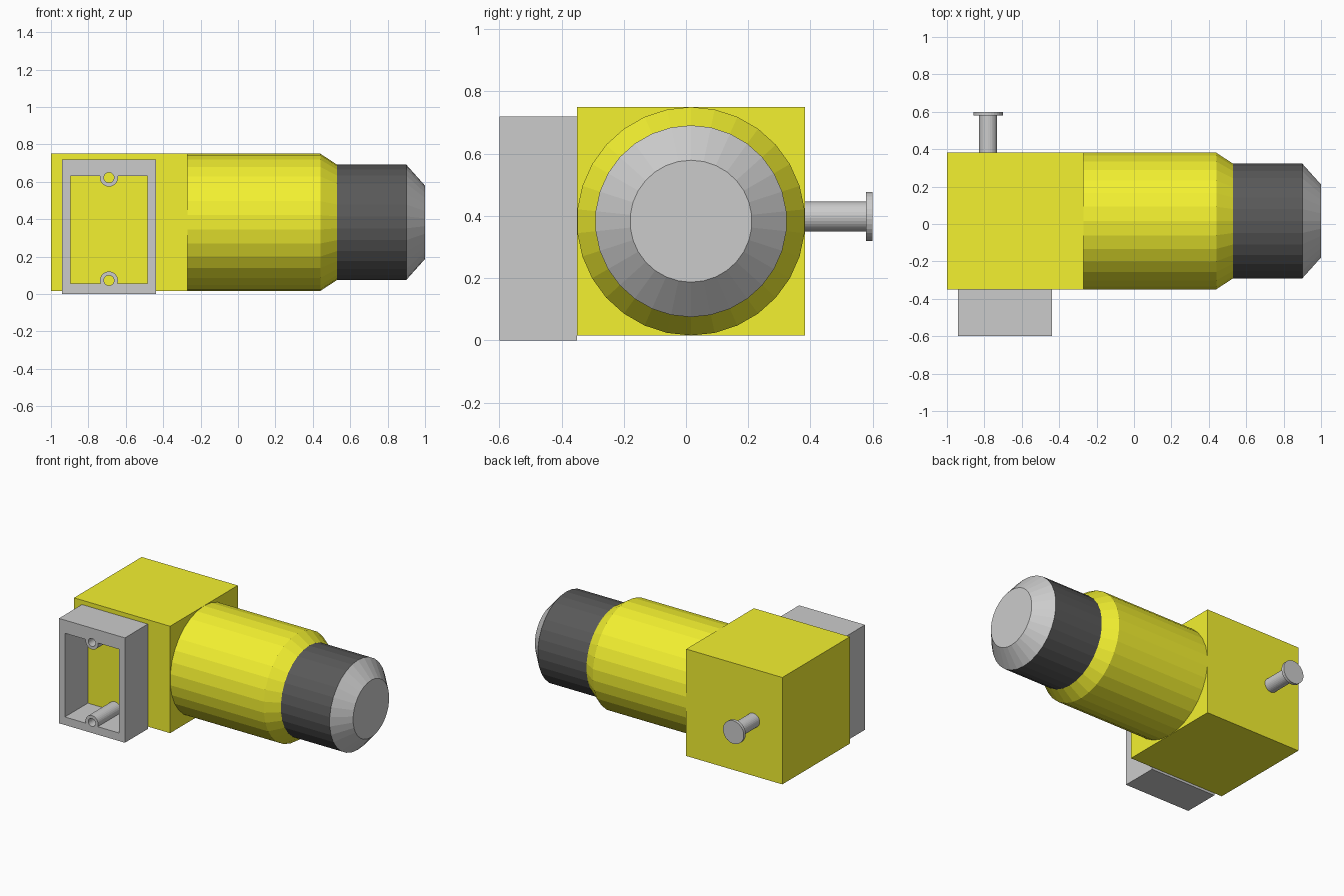
import bpy, bmesh
from math import sin, cos, pi, asin, radians
from mathutils import Vector, Matrix

if "Cube" in bpy.data.objects:
    bpy.data.objects.remove(bpy.data.objects["Cube"])


def paint(name, rgb):
    m = bpy.data.materials.new(name)
    m.diffuse_color = (*rgb, 1)
    m.use_nodes = True
    m.node_tree.nodes["Principled BSDF"].inputs["Base Color"].default_value = m.diffuse_color
    return m


yellow = paint("yellow_paint", (0.9, 0.88, 0.03))
dark = paint("dark_paint", (0.1, 0.1, 0.1))


def add_object(name, bm, mat=None):
    bmesh.ops.recalc_face_normals(bm, faces=bm.faces)
    mesh = bpy.data.meshes.new(name)
    bm.to_mesh(mesh)
    bm.free()
    if mat:
        mesh.materials.append(mat)
    ob = bpy.data.objects.new(name, mesh)
    bpy.context.collection.objects.link(ob)
    return ob


def box(name, lo, hi, mat=None):
    lo, hi = Vector(lo), Vector(hi)
    bm = bmesh.new()
    bmesh.ops.create_cube(bm, size=1, matrix=Matrix.Translation((lo + hi) / 2)
                          @ Matrix.Diagonal((*(hi - lo), 1)))
    return add_object(name, bm, mat)


def turned(name, profile, place, mat=None, sides=30):
    """Closed turned solid; profile is (distance along axis, radius)."""
    bm = bmesh.new()
    rings = [[bm.verts.new(place(d, r * cos(2 * pi * i / sides), r * sin(2 * pi * i / sides)))
              for i in range(sides)] for d, r in profile]
    for a, b in zip(rings, rings[1:]):
        for i in range(sides):
            j = (i + 1) % sides
            bm.faces.new((a[i], a[j], b[j], b[i]))
    bm.faces.new(rings[0])
    bm.faces.new(rings[-1])
    return add_object(name, bm, mat)


def arc(cx, cz, r, start, end, steps):
    return [(cx + r * cos(start + (end - start) * i / steps),
             cz + r * sin(start + (end - start) * i / steps)) for i in range(steps + 1)]


# Gearbox block and motor body along x
CY, CZ, R = 0.016, 0.383, 0.367
box("gear_housing", (-1, CY - R, CZ - R), (-0.27, CY + R, CZ + R), yellow)


def along_x(d, u, v):
    return (d, CY + v, CZ + u)


turned("motor_body", [(-0.27, R), (0.44, R), (0.53, 0.308)], along_x, yellow)
turned("motor_collar", [(0.53, 0.308), (0.90, 0.308)], along_x, dark)
turned("motor_end_cap", [(0.90, 0.308), (1.0, 0.196)], along_x)

# Headed drive pin on the back
turned("drive_pin", [(CY + R, 0.048), (0.579, 0.048), (0.579, 0.079), (0.6, 0.079)],
       lambda d, u, v: (-0.78 + v, d, 0.398 + u))

# Open terminal box: outline, opening with two screw bosses, screw holes
X0, X1, Z0, Z1 = -0.895, -0.484, 0.055, 0.63
BX, BOSS, HOLE = -0.69, 0.048, 0.027
low, high = 0.072, 0.622
a_low, a_high = asin((Z0 - low) / BOSS), asin((Z1 - high) / BOSS)
loops = [
    [(-0.94, 0), (-0.439, 0), (-0.439, 0.72), (-0.94, 0.72)],
    [(X0, Z0)] + arc(BX, low, BOSS, pi - a_low, a_low, 18) + [(X1, Z0), (X1, Z1)]
    + arc(BX, high, BOSS, a_high, -pi - a_high, 18) + [(X0, Z1)],
] + [arc(BX, z, HOLE, 0, 2 * pi, 24)[:-1] for z in (low, high)]

curve = bpy.data.curves.new("terminal_box_profile", "CURVE")
curve.dimensions = "2D"
curve.fill_mode = "BOTH"
curve.extrude = 0.125
for pts in loops:
    s = curve.splines.new("POLY")
    s.points.add(len(pts) - 1)
    for p, (x, z) in zip(s.points, pts):
        p.co = (x, z, 0, 1)
    s.use_cyclic_u = True
helper = bpy.data.objects.new("terminal_box_profile", curve)
bpy.context.collection.objects.link(helper)
bpy.context.view_layer.update()
mesh = bpy.data.meshes.new_from_object(helper.evaluated_get(bpy.context.evaluated_depsgraph_get()))
bpy.data.objects.remove(helper)

# Stand the profile upright and weld the walls to the faces
bm = bmesh.new()
bm.from_mesh(mesh)
bmesh.ops.remove_doubles(bm, verts=bm.verts, dist=1e-5)
bmesh.ops.transform(bm, verts=bm.verts,
                    matrix=Matrix.Translation((0, -0.475, 0)) @ Matrix.Rotation(radians(90), 4, "X"))
for f in bm.faces:
    f.smooth = False
add_object("terminal_box", bm)
